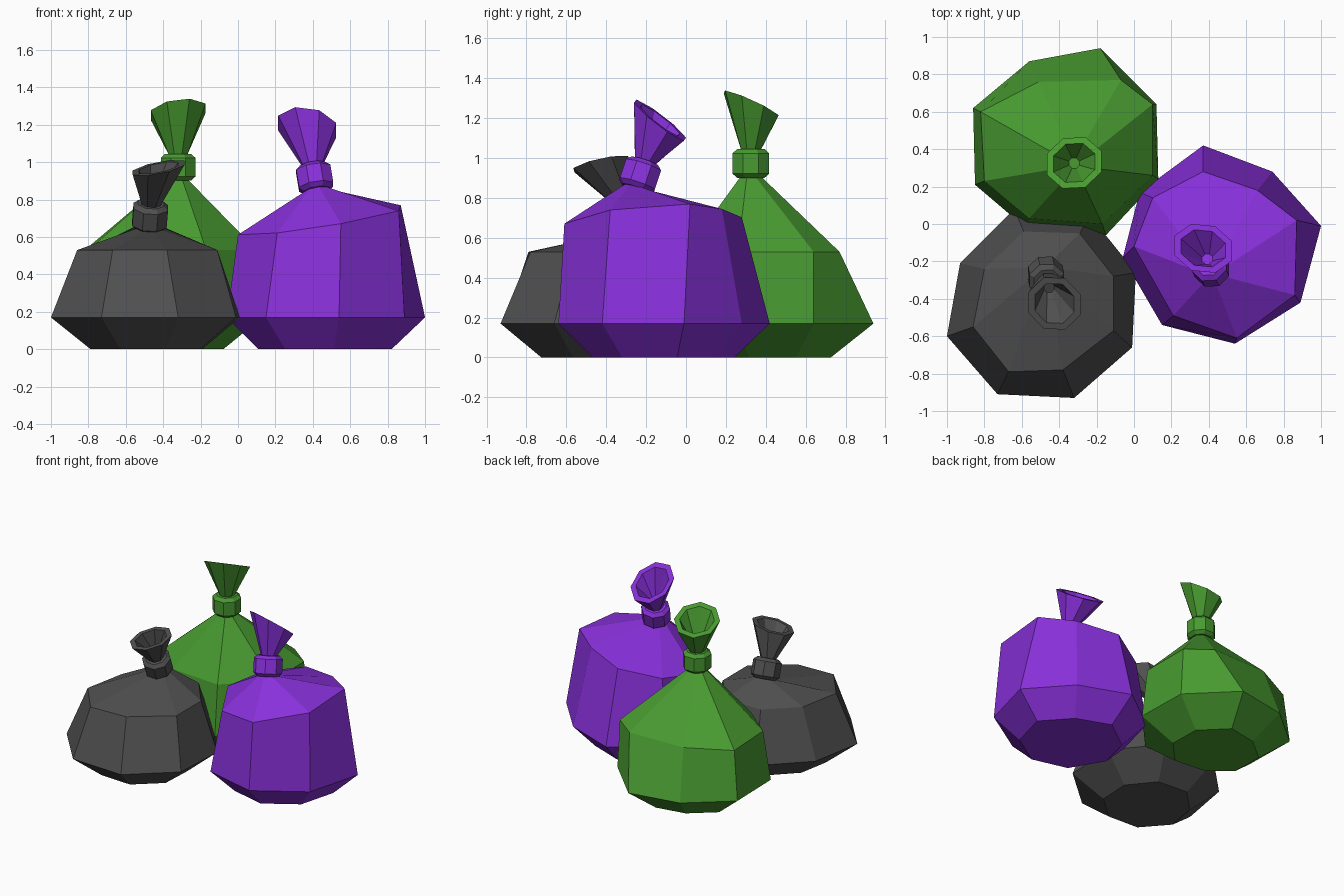
import bpy, bmesh, math
from mathutils import Vector

if "Cube" in bpy.data.objects:
    bpy.data.objects.remove(bpy.data.objects["Cube"])

N = 8


def material(name, rgb):
    m = bpy.data.materials.new(name)
    m.diffuse_color = (*rgb, 1)
    m.use_nodes = True
    m.node_tree.nodes["Principled BSDF"].inputs["Base Color"].default_value = m.diffuse_color
    return m


def ring(center, normal, r, phase=math.pi / N):
    """Octagon of points around a centre, in the plane across the normal."""
    n = Vector(normal).normalized()
    v = n.cross(Vector((1, 0, 0))).normalized()
    u = v.cross(n)
    return [Vector(center) + r * (math.cos(phase + 2 * math.pi * i / N) * u
                                  + math.sin(phase + 2 * math.pi * i / N) * v)
            for i in range(N)]


def loft(name, rings, mat):
    """Skin a stack of octagons and cap both ends."""
    bm = bmesh.new()
    rows = [[bm.verts.new(p) for p in r] for r in rings]
    for a, b in zip(rows, rows[1:]):
        for i in range(N):
            j = (i + 1) % N
            bm.faces.new((a[i], a[j], b[j], b[i]))
    bm.faces.new(rows[0][::-1])
    bm.faces.new(rows[-1])
    bmesh.ops.recalc_face_normals(bm, faces=bm.faces)
    me = bpy.data.meshes.new(name)
    bm.to_mesh(me)
    bm.free()
    me.materials.append(mat)
    ob = bpy.data.objects.new(name, me)
    bpy.context.collection.objects.link(ob)


def bag(name, mat, belly, shoulder, height, tilt, base, cuff, axis, rim, rim_n, rim_r):
    c = sum((Vector(p) for p in belly), Vector((0, 0))) / N
    cuff, rim, axis = Vector(cuff), Vector(rim), Vector(axis).normalized()
    phase = math.atan2(belly[0][1] - c.y, belly[0][0] - c.x)
    # sack: small base, wide belly, shoulder, gathered neck
    foot = [(*(c + (Vector(p) - c) * base), 0) for p in belly]
    mid = [(*p, 0.17) for p in belly]
    top = [(x, y, height + tilt[0] * (x - c.x) + tilt[1] * (y - c.y)) for x, y in shoulder]
    neck = ring(cuff - axis * 0.065, axis, 0.055, phase)
    loft(name + "_sack", [foot, mid, top, neck], mat)
    # tie: chamfered band round the neck
    loft(name + "_tie", [ring(cuff + axis * h, axis, r) for h, r in
                         ((-0.072, 0.075), (-0.05, 0.1), (0.05, 0.1), (0.072, 0.075))], mat)
    # flared opening: outer cone, flat lip, hollow inner cone
    start = cuff + axis * 0.06
    loft(name + "_flare", [ring(start, axis, 0.05),
                           ring(rim, rim_n, rim_r),
                           ring(rim, rim_n, rim_r * 0.76),
                           ring(start.lerp(rim, 0.3), axis, 0.03)], mat)


green = material("green plastic", (0.065, 0.325, 0.03))
purple = material("purple plastic", (0.25, 0.03, 0.71))
grey = material("dark grey plastic", (0.08, 0.08, 0.08))

bag("green_bag", green,
    [(.12, .64), (-.18, .94), (-.56, .87), (-.86, .62), (-.85, .21), (-.58, -.02), (-.15, -.06), (.13, .24)],
    [(.10, .64), (-.07, .77), (-.51, .76), (-.82, .60), (-.80, .23), (-.56, .03), (-.17, .0), (.10, .26)],
    0.53, (0, 0), 0.58,
    (-.32, .325, .973), (0, 0, 1), (-.32, .327, 1.27), (-.15, .46, 1), 0.16)

bag("purple_bag", purple,
    [(1.0, -.01), (.74, .28), (.37, .42), (.03, .17), (-.06, -.18), (.15, -.54), (.54, -.64), (.89, -.42)],
    [(.87, .02), (.66, .18), (.37, .28), (.10, .14), (0, -.12), (.21, -.49), (.55, -.61), (.86, -.38)],
    0.69, (.17, .07), 0.67,
    (.41, -.23, .915), (-.02, .04, .12), (.37, -.13, 1.19), (.2, .77, 1), 0.17)

bag("grey_bag", grey,
    [(.01, -.26), (-.24, .05), (-.64, .08), (-.93, -.21), (-1.0, -.60), (-.73, -.91), (-.32, -.93), (-.01, -.66)],
    [(-.11, -.28), (-.29, -.05), (-.59, -.04), (-.80, -.24), (-.86, -.55), (-.67, -.79), (-.38, -.78), (-.11, -.57)],
    0.53, (0, 0), 0.59,
    (-.47, -.28, .715), (.01, -.055, .12), (-.425, -.425, .97), (-.2, -.22, 1), 0.152)
